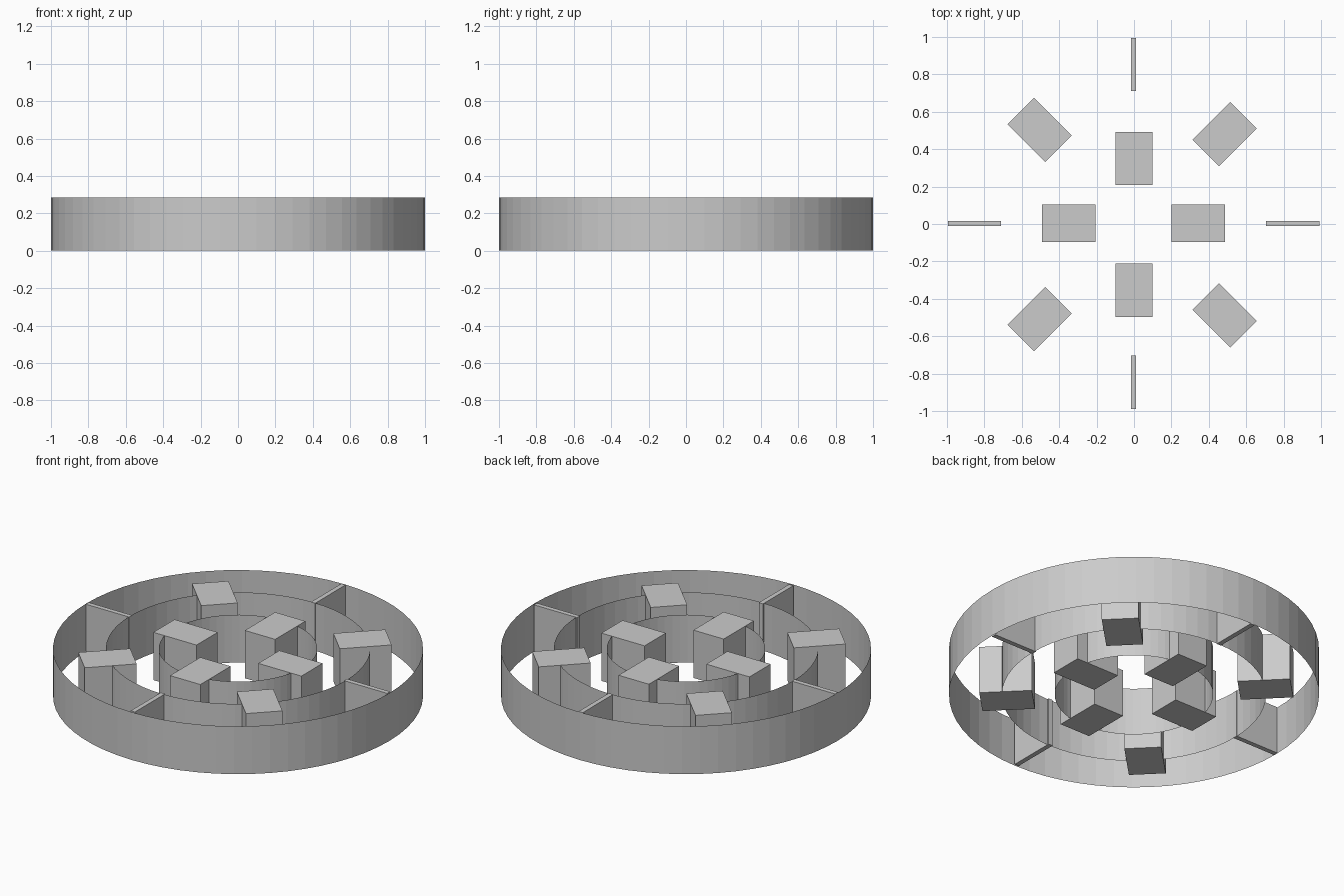
import bpy, math

if "Cube" in bpy.data.objects:
    bpy.data.objects.remove(bpy.data.objects["Cube"])

H = 0.285  # common height of every part


def ring(name, radius):
    # open, single-sheet cylindrical wall
    bpy.ops.mesh.primitive_cylinder_add(vertices=64, radius=radius, depth=H,
                                        end_fill_type='NOTHING', location=(0, 0, H / 2))
    bpy.context.object.name = name


def block(name, x, y, length, width, degrees):
    # box with its long side turned to the given angle
    bpy.ops.mesh.primitive_cube_add(size=1, location=(x, y, H / 2),
                                    rotation=(0, 0, math.radians(degrees)))
    ob = bpy.context.object
    ob.name = name
    ob.scale = (length, width, H)


# Concentric walls
for name, r in (("outer_wall", 1.0), ("middle_wall", 0.714), ("inner_wall", 0.428)):
    ring(name, r)

# Blocks on the inner wall
for i, (x, y) in enumerate([(0.343, 0.004), (0, 0.35), (-0.349, 0.004), (0, -0.355)]):
    block(f"inner_block_{i}", x, y, 0.285, 0.2, 90 * i)

# Diagonal blocks on the middle wall
for i, (x, y) in enumerate([(0.485, 0.481), (-0.505, 0.503), (-0.505, -0.509), (0.485, -0.489)]):
    block(f"middle_block_{i}", x, y, 0.285, 0.2, 45 + 90 * i)

# Thin partitions between middle and outer wall
for i, (x, y) in enumerate([(0.849, 0.003), (-0.002, 0.853), (-0.853, 0.003), (-0.002, -0.846)]):
    block(f"partition_{i}", x, y, 0.285, 0.028, 90 * i)
